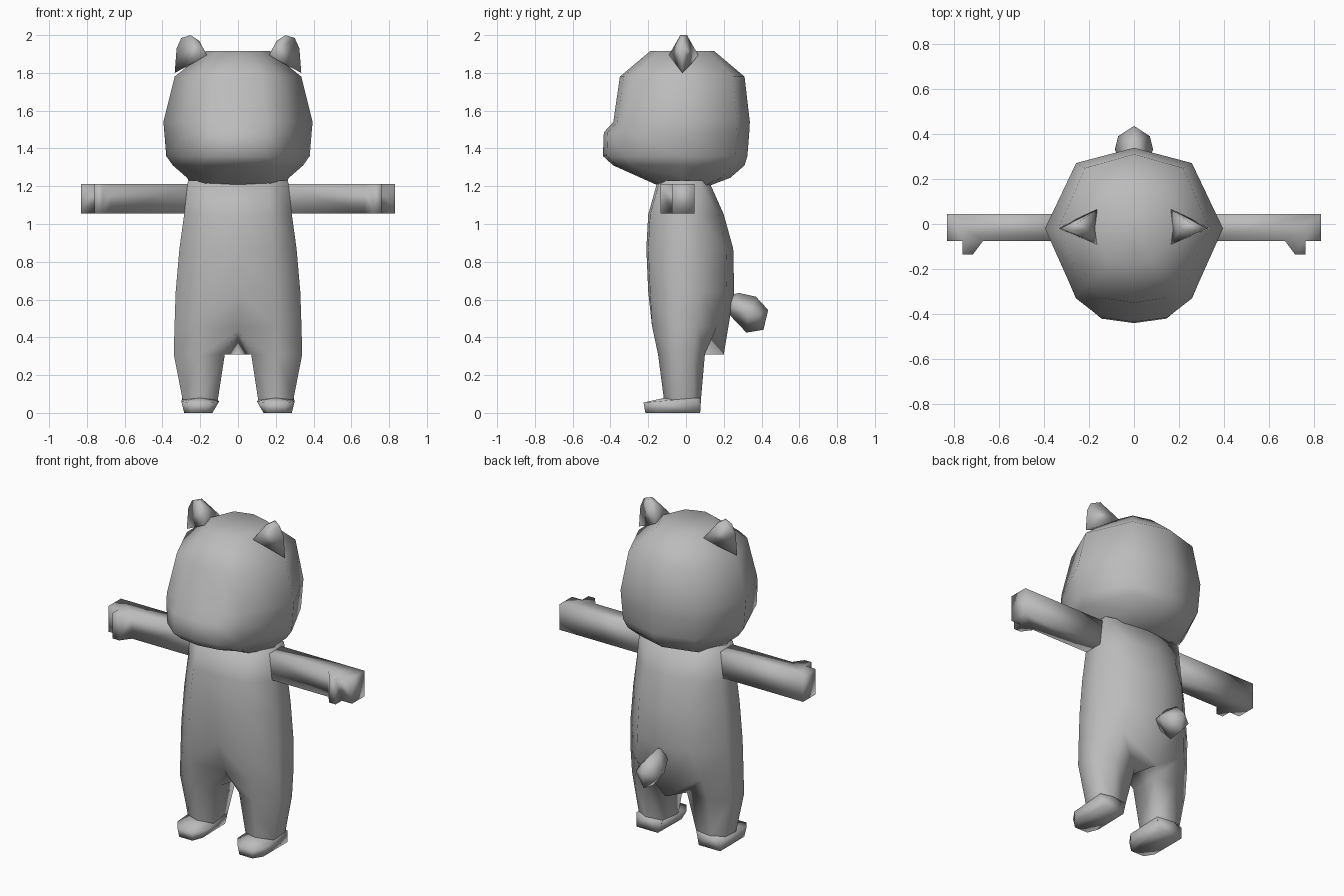
import bpy, bmesh

grey = bpy.data.materials.new("plain grey")
grey.diffuse_color = (0.5, 0.5, 0.5, 1)


def finish(name, bm):
    bmesh.ops.remove_doubles(bm, verts=bm.verts, dist=0.0005)
    bmesh.ops.recalc_face_normals(bm, faces=bm.faces)
    for f in bm.faces:
        f.smooth = True
    me = bpy.data.meshes.new(name)
    bm.to_mesh(me)
    bm.free()
    me.materials.append(grey)
    ob = bpy.data.objects.new(name, me)
    bpy.context.collection.objects.link(ob)
    return ob


def half_loft(name, rows, closed_from=None, cap_top=False, cap_end=False):
    """Skin rows of half outlines and repeat them on the other side.
    From row closed_from on, each row is a closed loop (a leg)."""
    bm = bmesh.new()
    for s in (1, -1):
        vs = [[bm.verts.new((s * x, y, z)) for x, y, z in r] for r in rows]
        for i in range(len(vs) - 1):
            a, b = vs[i], vs[i + 1]
            n = len(a)
            last = n if closed_from is not None and i + 1 >= closed_from else n - 1
            for j in range(last):
                k = (j + 1) % n
                bm.faces.new((a[j], a[k], b[k], b[j]))
        if cap_top:
            bm.faces.new(vs[0])
        if cap_end:
            bm.faces.new(vs[-1])
    return finish(name, bm)


def hull(name, pts):
    bm = bmesh.new()
    for p in pts:
        bm.verts.new(p)
    res = bmesh.ops.convex_hull(bm, input=bm.verts)
    loose = [g for g in res["geom_interior"] if isinstance(g, bmesh.types.BMVert)]
    bmesh.ops.delete(bm, geom=loose, context='VERTS')
    bmesh.ops.dissolve_limit(bm, angle_limit=0.02, verts=bm.verts, edges=bm.edges)
    return finish(name, bm)


# Head: z, half width, front y, front corner y, back y
head = []
for z, w, yf, yc, yb in [(1.915, 0.17, -0.19, -0.15, 0.15),
                         (1.78, 0.335, -0.35, -0.28, 0.31),
                         (1.54, 0.395, -0.385, -0.32, 0.338),
                         (1.485, 0.39, -0.435, -0.33, 0.335),
                         (1.36, 0.38, -0.44, -0.33, 0.325),
                         (1.31, 0.345, -0.385, -0.29, 0.31),
                         (1.245, 0.27, -0.24, -0.19, 0.235),
                         (1.205, 0.25, -0.15, -0.12, 0.13)]:
    head.append([(0, yf, z), (0.38 * w, yf + 0.02, z), (0.66 * w, yc, z),
                 (w, -0.02, z), (0.65 * w, yb * 0.8, z), (0, yb, z)])
half_loft("head", head, cap_top=True, cap_end=True)

# Torso rows flow into two legs
body = []
for z, w, yf, yb in [(1.23, 0.265, -0.15, 0.12), (1.05, 0.285, -0.2, 0.2),
                     (0.87, 0.31, -0.21, 0.25), (0.64, 0.33, -0.2, 0.255)]:
    body.append([(0, yf, z), (0.6 * w, yf + 0.01, z), (w, -0.08, z),
                 (w, 0.07, z), (0.55 * w, yb * 0.85, z), (0, yb, z)])
body.append([(0, -0.13, 0.44), (0.2, -0.18, 0.46), (0.336, -0.08, 0.46),
             (0.336, 0.06, 0.46), (0.22, 0.165, 0.46), (0, 0.2, 0.31)])
body.append([(0.07, -0.09, 0.31), (0.2, -0.148, 0.31), (0.34, -0.08, 0.31),
             (0.34, 0.04, 0.31), (0.22, 0.1, 0.31), (0.07, 0.09, 0.31)])
body.append([(0.105, -0.08, 0.08), (0.2, -0.118, 0.08), (0.295, -0.07, 0.08),
             (0.295, 0.04, 0.08), (0.22, 0.08, 0.08), (0.115, 0.065, 0.08)])
body.append([(0.135, -0.08, 0.01), (0.2, -0.11, 0.01), (0.28, -0.07, 0.01),
             (0.28, 0.04, 0.01), (0.22, 0.073, 0.01), (0.135, 0.06, 0.01)])
half_loft("torso_and_legs", body, closed_from=5, cap_top=True, cap_end=True)

for s, side in ((1, "right"), (-1, "left")):
    # Foot
    sole = [(0.16, -0.215), (0.25, -0.215), (0.285, -0.16), (0.285, 0.075),
            (0.14, 0.075), (0.135, -0.15)]
    top = [(0.155, -0.225, 0.055), (0.255, -0.225, 0.055), (0.3, -0.16, 0.06),
           (0.295, 0.06, 0.08), (0.22, 0.08, 0.08), (0.115, 0.065, 0.08),
           (0.1, -0.15, 0.06), (0.2, -0.11, 0.08)]
    hull(side + "_foot", [(s * x, y, 0) for x, y in sole] +
         [(s * x, y, z) for x, y, z in top])

    # Arm with a thumb pushed out of the front of the hand
    outline = [(0.22, 0.045), (0.83, 0.045), (0.83, -0.075), (0.76, -0.075),
               (0.76, -0.135), (0.715, -0.135), (0.67, -0.075), (0.22, -0.075)]
    bm = bmesh.new()
    lo, hi = [[bm.verts.new((s * x, y, z)) for x, y in outline] for z in (1.055, 1.213)]
    for ring in (lo, hi):
        for ids in ((0, 1, 2, 3, 6, 7), (3, 4, 5, 6)):
            bm.faces.new([ring[i] for i in ids])
    for i in range(8):
        k = (i + 1) % 8
        bm.faces.new((lo[i], lo[k], hi[k], hi[i]))
    finish(side + "_arm", bm)

    # Ear: wide inner base tapering to an outer ridge
    ear = [(0.165, -0.09, 1.895), (0.165, 0.065, 1.895), (0.335, -0.02, 1.80),
           (0.325, -0.02, 1.93), (0.30, -0.02, 1.985), (0.25, -0.03, 2.0),
           (0.25, 0.005, 2.0), (0.205, -0.02, 1.97), (0.24, -0.05, 1.85),
           (0.24, 0.03, 1.85)]
    hull(side + "_ear", [(s * x, y, z) for x, y, z in ear])

# Tail knob
tail = [(0, 0.22, 0.62), (0, 0.22, 0.53), (0, 0.28, 0.635), (0, 0.37, 0.615),
        (0, 0.435, 0.545), (0, 0.41, 0.44), (0, 0.32, 0.425)]
for s in (1, -1):
    tail += [(s * 0.05, 0.25, 0.57), (s * 0.085, 0.33, 0.53), (s * 0.07, 0.39, 0.52)]
hull("tail", tail)
